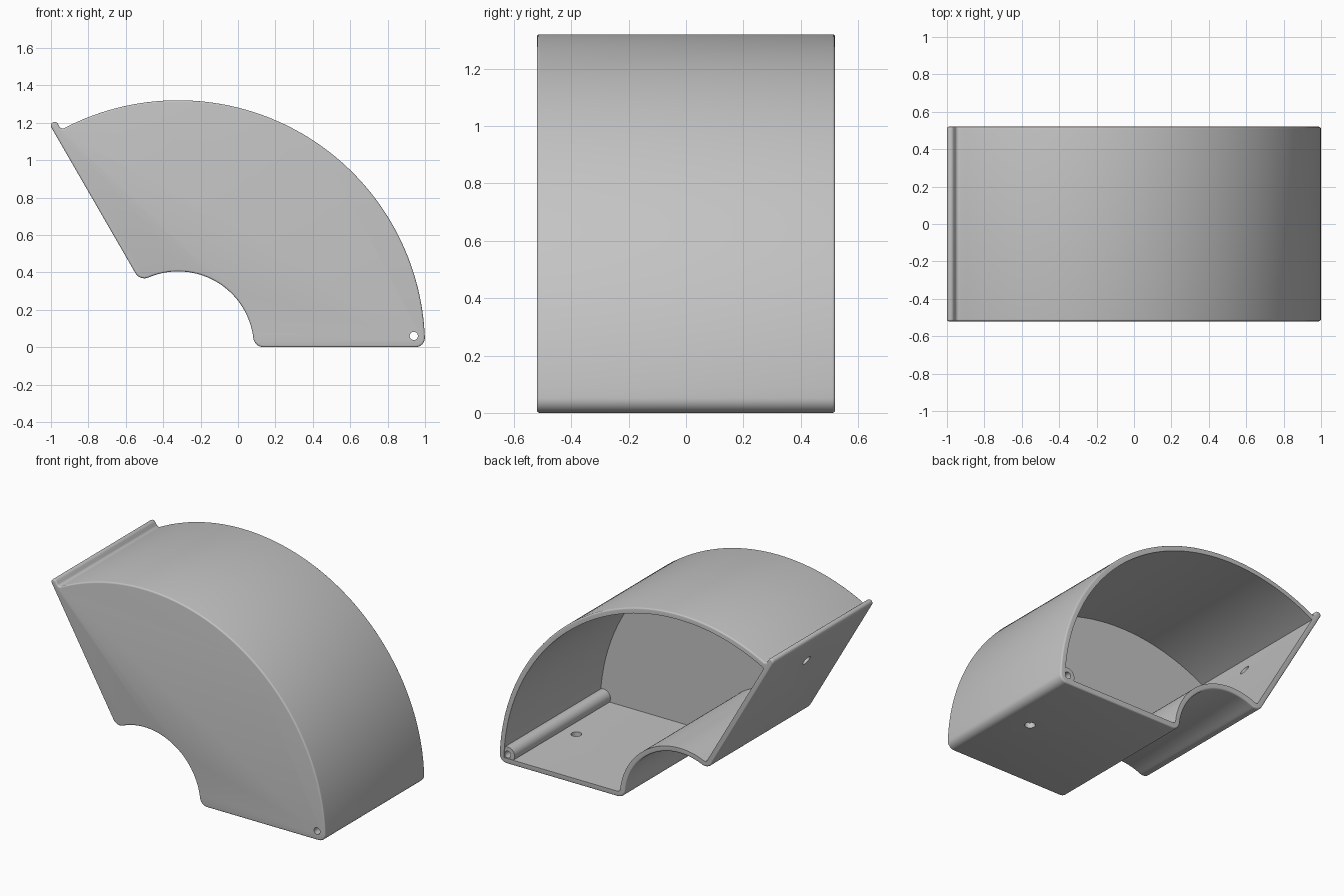
import bpy, bmesh, math
from mathutils import Vector

if "Cube" in bpy.data.objects:
    bpy.data.objects.remove(bpy.data.objects["Cube"])

CX = -0.32                 # centre of the sector arcs (x), z = 0
R_OUT, R_IN = 1.32, 0.405  # outer and inner arc radii
SWEEP = 120                # sector angle in degrees
WALL = 0.035
HALF = 0.52                # half depth
PIN = (0.94, 0.06)         # pin hole centre (x, z)


def arc(c, r, a0, a1, n):
    """Points on an arc around c, angles in degrees."""
    out = []
    for i in range(n + 1):
        a = math.radians(a0 + (a1 - a0) * i / n)
        out.append((c[0] + r * math.cos(a), c[1] + r * math.sin(a)))
    return out


def polar(r, deg):
    return arc((CX, 0), r, deg, deg, 1)[0]


def asin_deg(v):
    return math.degrees(math.asin(v))


def inner_side(f, inset):
    """Rounded inner corners and the inner arc, from the far end to the base."""
    d = R_IN + f
    th = asin_deg(f / d)
    pts = arc(polar(d, SWEEP - th), f - inset, 210, 300 - th, 8)
    pts += arc((CX, 0), R_IN + inset, SWEEP - th, th, 40)[1:-1]
    pts += arc(polar(d, th), f - inset, 180 + th, 270, 8)
    return pts


def shell_profile():
    f, g, lip = 0.05, 0.02, 0.04
    th = asin_deg(f / (R_OUT - f))
    be = asin_deg((lip + g) / (R_OUT + g))
    pts = arc(polar(R_OUT - f, th), f, -90, th, 8)                # base corner
    pts += arc((CX, 0), R_OUT, th, SWEEP - be, 72)[1:-1]          # outer arc
    pts += arc(polar(R_OUT + g, SWEEP - be), g, 300 - be, 210, 8) # lip notch
    tip = polar(1.356, SWEEP)
    n = (math.cos(math.radians(30)), math.sin(math.radians(30)))
    tip = (tip[0] + n[0] * lip / 2, tip[1] + n[1] * lip / 2)
    pts += arc(tip, lip / 2, 30, 210, 10)                         # lip tip
    return pts + inner_side(0.055, 0)


def cavity_profile():
    r = R_OUT - WALL
    th = asin_deg(WALL / r)
    return arc((CX, 0), r, th, SWEEP - th, 72) + inner_side(0.055, WALL)


def prism(name, pts, y0, y1):
    """Extrude an x-z profile along y."""
    bm = bmesh.new()
    face = bm.faces.new([bm.verts.new((x, y0, z)) for x, z in pts])
    ext = bmesh.ops.extrude_face_region(bm, geom=[face])
    verts = [v for v in ext["geom"] if isinstance(v, bmesh.types.BMVert)]
    bmesh.ops.translate(bm, verts=verts, vec=(0, y1 - y0, 0))
    bmesh.ops.recalc_face_normals(bm, faces=bm.faces)
    me = bpy.data.meshes.new(name)
    bm.to_mesh(me)
    bm.free()
    ob = bpy.data.objects.new(name, me)
    bpy.context.collection.objects.link(ob)
    return ob


def rod(name, centre, axis, r, length):
    bpy.ops.mesh.primitive_cylinder_add(vertices=32, radius=r, depth=length, location=centre)
    ob = bpy.context.object
    ob.name = name
    ob.rotation_mode = 'QUATERNION'
    ob.rotation_quaternion = Vector(axis).to_track_quat('Z', 'Y')
    return ob


# Curved shell with softened rims
shell = prism("curved_housing", shell_profile(), -HALF, HALF)
bev = shell.modifiers.new("rim", 'BEVEL')
bev.width, bev.segments = 0.01, 4
bev.limit_method, bev.angle_limit = 'ANGLE', math.radians(60)
bev.use_clamp_overlap = False

# Cavity, pin boss, pin hole and one screw hole in each straight wall
end = polar(1.12, SWEEP)
tools = [
    (prism("cavity", cavity_profile(), -HALF + WALL, HALF + 0.1), 'DIFFERENCE'),
    (rod("pin_boss", (PIN[0], 0.005, PIN[1]), (0, 1, 0), 0.05, 1.02), 'UNION'),
    (rod("pin_hole", (PIN[0], 0, PIN[1]), (0, 1, 0), 0.022, 1.4), 'DIFFERENCE'),
    (rod("base_hole", (CX + 1.12, 0, 0), (0, 0, 1), 0.032, 0.16), 'DIFFERENCE'),
    (rod("end_hole", (end[0], 0, end[1]), (math.cos(math.pi / 6), 0, 0.5), 0.032, 0.16), 'DIFFERENCE'),
]
for ob, op in tools:
    ob.hide_render = True
    mod = shell.modifiers.new(ob.name, 'BOOLEAN')
    mod.operation, mod.object, mod.solver = op, ob, 'EXACT'

# Bake the result and drop the helpers
bpy.context.view_layer.update()
dg = bpy.context.evaluated_depsgraph_get()
mesh = bpy.data.meshes.new_from_object(shell.evaluated_get(dg))
shell.modifiers.clear()
shell.data = mesh
for ob, _ in tools:
    bpy.data.objects.remove(ob)

# Plain grey, smooth with sharp edges kept
grey = bpy.data.materials.new("grey")
grey.diffuse_color = (0.55, 0.55, 0.55, 1)
grey.use_nodes = True
grey.node_tree.nodes["Principled BSDF"].inputs["Base Color"].default_value = grey.diffuse_color
mesh.materials.clear()
mesh.materials.append(grey)
bpy.ops.object.select_all(action='DESELECT')
shell.select_set(True)
bpy.context.view_layer.objects.active = shell
bpy.ops.object.shade_smooth_by_angle(angle=math.radians(35))
